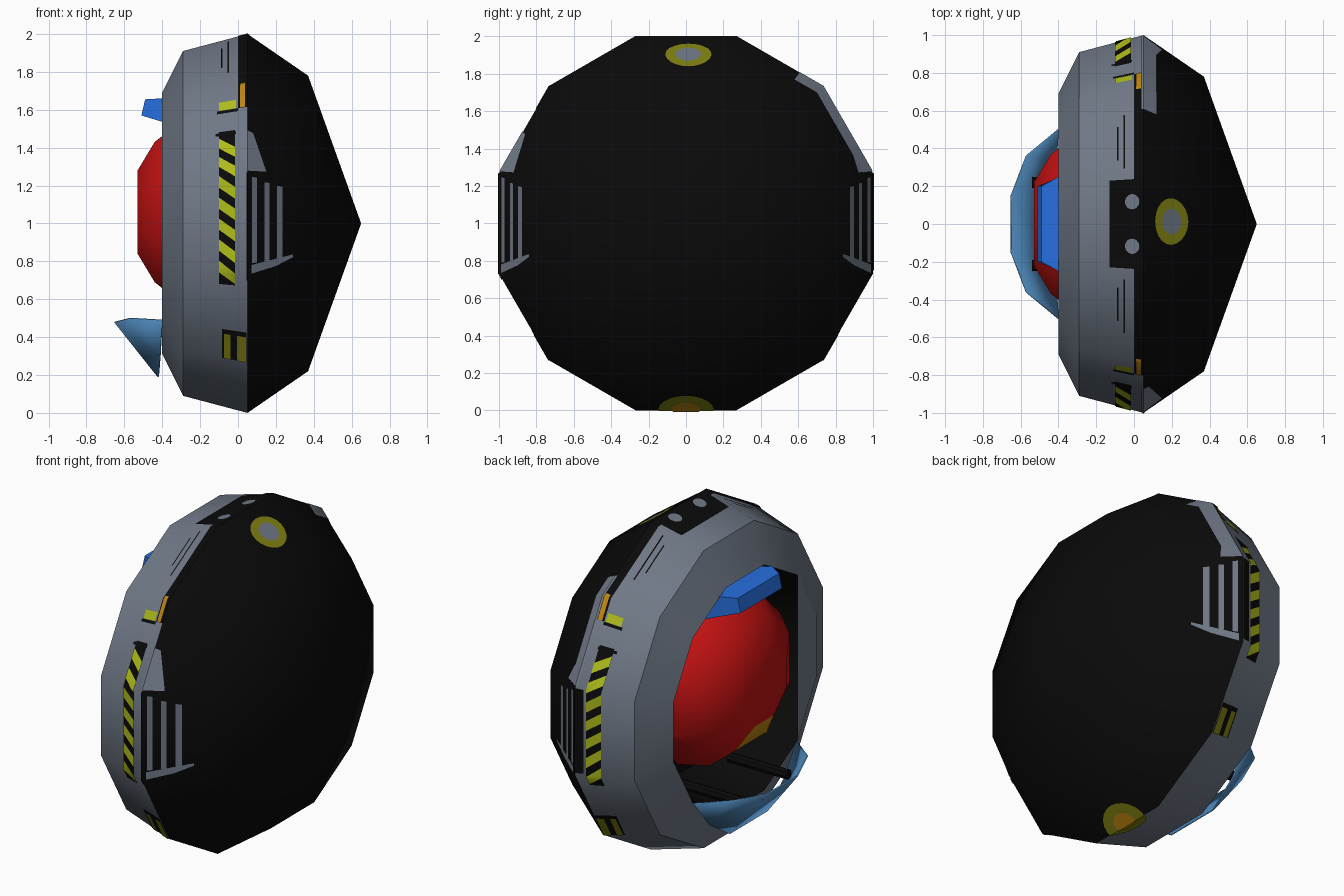
import bpy, bmesh, math
from mathutils import Vector

if "Cube" in bpy.data.objects:
    bpy.data.objects.remove(bpy.data.objects["Cube"])

def mat(name, r, g, b):
    m = bpy.data.materials.new(name)
    m.diffuse_color = (r, g, b, 1)
    m.use_nodes = True
    m.node_tree.nodes["Principled BSDF"].inputs["Base Color"].default_value = m.diffuse_color
    return m

GREY = mat("hull_grey", .16, .19, .24)
BLACK = mat("black", .003, .003, .003)
YELLOW = mat("hazard_yellow", .42, .5, .01)
OLIVE = mat("olive_yellow", .22, .22, .006)
ORANGE = mat("orange", .5, .23, .005)
RED = mat("red", .55, .006, .006)
BLUE = mat("visor_blue", .02, .16, .75)
PALE = mat("steel_blue", .08, .26, .52)

def finish(name, bm, mats, smooth=40):
    me = bpy.data.meshes.new(name)
    bm.to_mesh(me)
    bm.free()
    ob = bpy.data.objects.new(name, me)
    bpy.context.collection.objects.link(ob)
    for m in mats:
        me.materials.append(m)
    if smooth:
        bpy.context.view_layer.objects.active = ob
        ob.select_set(True)
        bpy.ops.object.shade_smooth_by_angle(angle=math.radians(smooth))
        ob.select_set(False)
    return ob

def lathe(name, profile, n, cz, mats, rule, smooth=40):
    """Revolve (x, apothem) points about the x axis, with a flat side on top."""
    bm = bmesh.new()
    rings = []
    for x, a in profile:
        r = a / math.cos(math.pi / n)
        if a == 0:
            rings.append([bm.verts.new((x, 0, cz))] * n)
        else:
            rings.append([bm.verts.new((x, r * math.cos(t), cz + r * math.sin(t)))
                          for t in [math.tau * (i + .5) / n for i in range(n)]])
    for k in range(len(rings) - 1):
        for i in range(n):
            j = (i + 1) % n
            vs = list(dict.fromkeys((rings[k][i], rings[k][j], rings[k + 1][j], rings[k + 1][i])))
            f = bm.faces.new(vs)
            f.material_index = rule(k, f.calc_center_median())
    bmesh.ops.recalc_face_normals(bm, faces=bm.faces)
    return finish(name, bm, mats, smooth)

# Hull: grey front ring, black rear cone, black inner bowl
HULL = [(.65, 0), (.37, .78), (.05, 1), (-.29, .91), (-.40, .69)]
lathe("hull", HULL + [(-.37, .68), (0, .6), (.1, 0)], 12, 1, [GREY, BLACK],
      lambda k, c: 0 if k in (2, 3) else 1)

# Grey plate closing one side of the opening
bm = bmesh.new()
R = .69 / math.cos(math.radians(15))
bm.faces.new([bm.verts.new((-.4, -R * math.cos(math.radians(a)), 1 + R * math.sin(math.radians(a))))
              for a in (45, 15, -15, -45)])
bmesh.ops.recalc_face_normals(bm, faces=bm.faces)
finish("opening_side_plate", bm, [GREY], 0)

# Red pod with one orange facet below
lathe("red_pod", [(-.53, 0), (-.53, .22), (-.44, .37), (-.3, .48), (-.1, .52), (.05, .3), (.05, 0)],
      8, 1.06, [RED, ORANGE],
      lambda k, c: 1 if k == 1 and c.z < .85 and abs(c.y) < .05 else 0)

# Blue visor: tapered block above the pod
bm = bmesh.new()
sec = [[bm.verts.new((x, s * w, z)) for x, w, z in
        ((-.51, .20, 1.57), (-.49, .20, 1.655), (-.40, .25, 1.66), (-.15, .35, 1.64), (-.15, .35, 1.46))]
       for s in (-1, 1)]
bm.faces.new(sec[0])
bm.faces.new(sec[1])
for i in range(5):
    j = (i + 1) % 5
    bm.faces.new((sec[0][i], sec[0][j], sec[1][j], sec[1][i]))
bmesh.ops.recalc_face_normals(bm, faces=bm.faces)
finish("visor", bm, [BLUE], 30)

# Lower lip: open scoop in front of the ring
bm = bmesh.new()
lip = [(-.65, .15, .48), (-.57, .36, .50), (-.40, .50, .49)]
base = [(-.42, .18, .19), (-.41, .36, .31)]
def side(points, s):
    return [bm.verts.new((x, s * y, z)) for x, y, z in points]
L, Rr, l, r = side(lip, 1), side(lip, -1), side(base, 1), side(base, -1)
bm.faces.new((L[0], Rr[0], r[0], l[0]))
for a, b in ((L, l), (Rr, r)):
    bm.faces.new((a[0], a[1], b[1], b[0]))
    bm.faces.new((a[1], a[2], b[1]))
bmesh.ops.recalc_face_normals(bm, faces=bm.faces)
ob = finish("lower_lip", bm, [PALE], 30)
mod = ob.modifiers.new("thickness", 'SOLIDIFY')
mod.thickness = .008
mod.offset = 0

# Two black sticks inside the scoop
for s in (-1, 1):
    bpy.ops.mesh.primitive_cylinder_add(vertices=8, radius=.03, depth=.4,
                                        location=(-.34, .22 * s, .43), rotation=(0, math.pi / 2, 0))
    bpy.context.object.name = "stick_left" if s > 0 else "stick_right"
    bpy.context.object.data.materials.append(BLACK)

# ---- Painted plates: polygons in (x, angle) wrapped on the hull ----
def apothem(x):
    for (x1, a1), (x0, a0) in zip(HULL, HULL[1:]):
        if x0 <= x <= x1:
            return a0 + (a1 - a0) * (x - x0) / (x1 - x0)

def plate(name, polys, material, off=.004):
    """Angle is in degrees: 0 front, 90 top, 180 back."""
    bm = bmesh.new()
    for p in polys:
        bm.faces.new([bm.verts.new((x, g, 0)) for x, g in p])
    cuts = [((0, c, 0), (0, 1, 0)) for c in range(-105, 286, 30)] + [((.05, 0, 0), (1, 0, 0))]
    for co, no in cuts:
        bmesh.ops.bisect_plane(bm, geom=bm.verts[:] + bm.edges[:] + bm.faces[:], plane_co=co, plane_no=no)
    for v in bm.verts:
        x, g = v.co.x, v.co.y
        rad = (apothem(x) + off) / math.cos(math.radians((g + 15) % 30 - 15))
        g = math.radians(g)
        v.co = (x, -rad * math.cos(g), 1 + rad * math.sin(g))
    bm.normal_update()
    for f in bm.faces:
        c = f.calc_center_median()
        if f.normal.dot(Vector((0, c.y, c.z - 1))) < 0:
            f.normal_flip()
    finish(name, [bm][0], [material])

def rect(x0, x1, a0, a1, skew=0):
    return [(x0, a0), (x1, a0 + skew), (x1, a1 + skew), (x0, a1)]

def disc(x, g, rx, rg):
    return [(x + rx * math.cos(t), g + rg * math.sin(t)) for t in [math.tau * i / 20 for i in range(20)]]

for tag, flip in (("front", False), ("back", True)):
    def put(name, polys, material, off=.004):
        if flip:
            polys = [[(x, 180 - g) for x, g in p] for p in polys]
        plate(tag + "_" + name, polys, material, off)
    # hazard strip: black base with slanted yellow bars
    put("hazard_base", [rect(-.10, -.015, -19, 30)], BLACK, .003)
    put("hazard_bars", [rect(-.10, -.015, -15 + 6.5 * i, -11.5 + 6.5 * i, -3.5) for i in range(7)],
        YELLOW, .006)
    # collar seams and markers above the strip
    put("collar_seams", [rect(-.12, -.01, 28.5, 29.5), rect(-.11, .0, 36.5, 37.5)], BLACK)
    put("upper_marker", [rect(-.10, -.01, 37.6, 40.5)], YELLOW)
    put("upper_channel", [rect(0, .06, 37.5, 76.5)], BLACK, .003)
    put("orange_lamp", [rect(.01, .036, 37.5, 46)], ORANGE, .007)
    put("panel_lines", [rect(-.055, -.047, 54, 73), rect(-.09, -.083, 58, 70)], BLACK)
    # lower marker
    put("lower_marker_base", [rect(-.085, .045, -45, -35)], BLACK, .003)
    put("lower_marker_bars", [rect(-.075, -.04, -45, -36.5), rect(-.005, .042, -45, -36.5)], OLIVE, .006)
    # grey tab and vent grille on the dark cone
    put("cone_tab", [[(.04, 15.5), (.15, 16.5), (.08, 29), (.04, 29.5)]], GREY)
    put("vent_slots", [rect(.075, .10, -12, 14), rect(.14, .165, -12, 13),
                       rect(.205, .235, -12, 12.5)], GREY)
    put("vent_sill", [[(.07, -15), (.20, -14), (.29, -12), (.29, -11), (.07, -12.5)]], GREY)
    put("vent_edge", [rect(0, .05, -14, 15)] if flip else [rect(.046, .055, -17, 15)], BLACK)

plate("back_shoulder", [rect(.04, .12, 127, 164)], GREY, .005)

# Top panel with two studs, and ring markings above and below
plate("top_panel", [rect(-.13, .06, 76.5, 103.5)], BLACK, .003)
plate("top_studs", [disc(-.01, 90 + s * 6.8, .038, 2.3) for s in (-1, 1)], GREY, .006)
plate("top_ring", [disc(.20, 90.8, .088, 7.8)], OLIVE, .004)
plate("top_ring_centre", [disc(.20, 90.8, .05, 4.3)], GREY, .008)
plate("bottom_ring", [disc(.07, -90, .1, 8.5)], OLIVE, .004)
plate("bottom_ring_centre", [disc(.07, -90, .05, 4.3)], ORANGE, .008)
